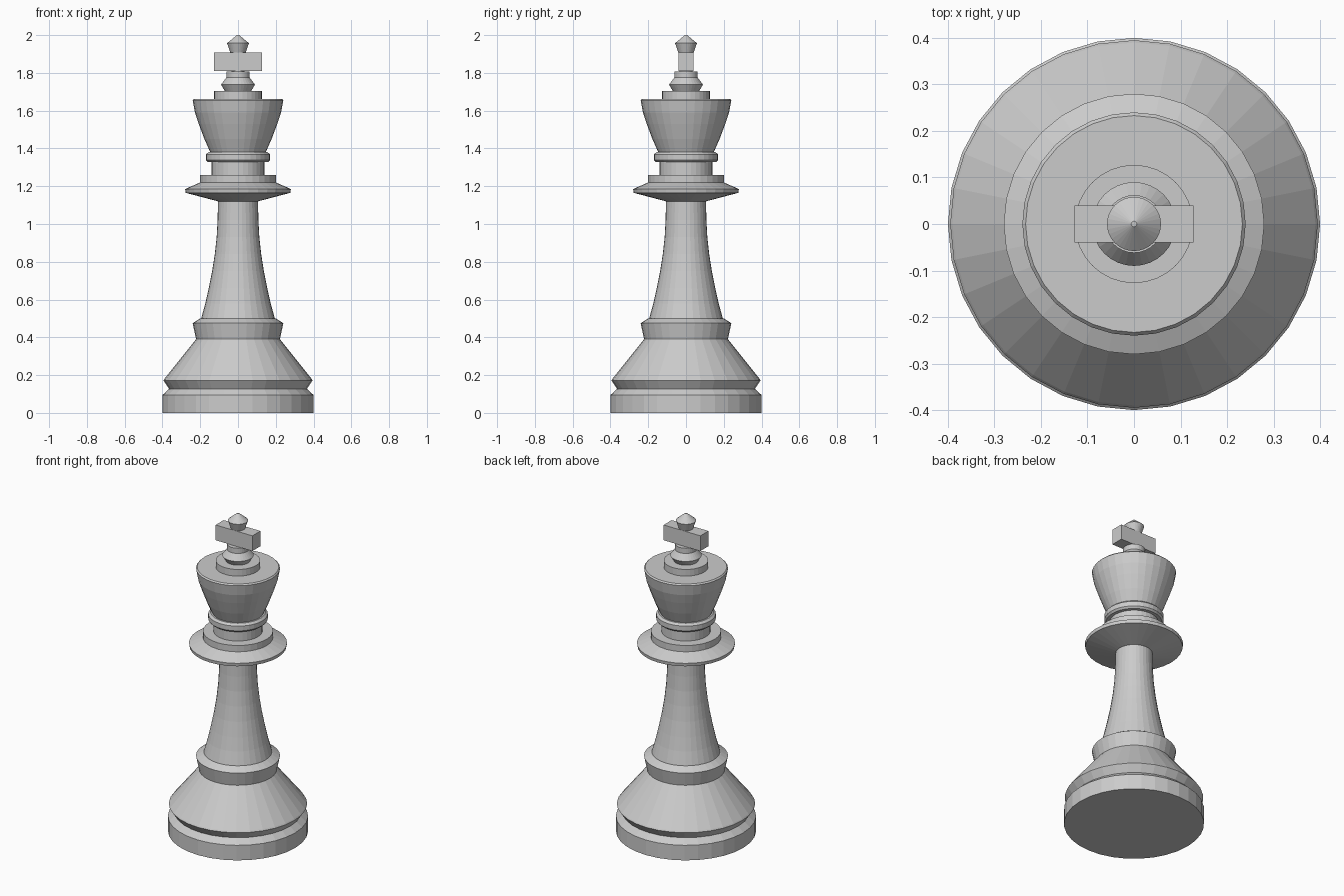
import bpy, bmesh, math

cube = bpy.data.objects.get("Cube")
if cube:
    bpy.data.objects.remove(cube, do_unlink=True)

SIDES = 32

grey = bpy.data.materials.new("plain grey")
grey.use_nodes = True
colour = (0.6, 0.6, 0.6, 1)
grey.diffuse_color = colour
grey.node_tree.nodes["Principled BSDF"].inputs["Base Color"].default_value = colour


def finish(name, bm):
    bmesh.ops.recalc_face_normals(bm, faces=bm.faces)
    mesh = bpy.data.meshes.new(name)
    bm.to_mesh(mesh)
    bm.free()
    mesh.materials.append(grey)
    obj = bpy.data.objects.new(name, mesh)
    bpy.context.collection.objects.link(obj)
    return obj


def turned(name, profile):
    """Closed flat-faceted solid from (radius, height) points."""
    bm = bmesh.new()
    rings = []
    for r, z in profile:
        angles = [math.tau * i / SIDES for i in range(SIDES)]
        rings.append([bm.verts.new((r * math.cos(a), r * math.sin(a), z)) for a in angles])
    for low, high in zip(rings, rings[1:]):
        for i in range(SIDES):
            j = (i + 1) % SIDES
            bm.faces.new((low[i], low[j], high[j], high[i]))
    bm.faces.new(rings[0][::-1])
    bm.faces.new(rings[-1])
    return finish(name, bm)


# Foot: plinth, groove, sloping bell and ring
turned("base", [(0.4, 0), (0.4, 0.095), (0.365, 0.127), (0.395, 0.172),
                (0.39, 0.18), (0.222, 0.39), (0.24, 0.475), (0.2, 0.5)])

# Flared column
turned("column", [(0.195, 0.5), (0.173, 0.58), (0.155, 0.66), (0.137, 0.75),
                  (0.123, 0.84), (0.113, 0.93), (0.108, 1.02), (0.106, 1.12)])

# Wide collar with a step, neck and narrow ring
turned("wide_collar", [(0.106, 1.12), (0.277, 1.165), (0.28, 1.185),
                       (0.2, 1.22), (0.2, 1.26)])
turned("neck", [(0.14, 1.26), (0.14, 1.335)])
turned("neck_ring", [(0.16, 1.327), (0.17, 1.338), (0.17, 1.368), (0.157, 1.38)])

# Cup-shaped crown and its top step
turned("crown", [(0.147, 1.38), (0.178, 1.45), (0.208, 1.53), (0.228, 1.59),
                 (0.24, 1.655), (0.233, 1.663)])
turned("crown_step", [(0.127, 1.663), (0.127, 1.705)])

# Finial and cross
turned("finial", [(0.07, 1.705), (0.09, 1.738), (0.062, 1.775), (0.062, 1.808)])
turned("cross_stem", [(0.035, 1.808), (0.038, 1.9), (0.058, 1.957), (0.006, 2.0)])

bm = bmesh.new()
bmesh.ops.create_cube(bm, size=1)
bmesh.ops.scale(bm, vec=(0.256, 0.08, 0.096), verts=bm.verts)
bmesh.ops.translate(bm, vec=(0, 0, 1.859), verts=bm.verts)
finish("cross_bar", bm)
